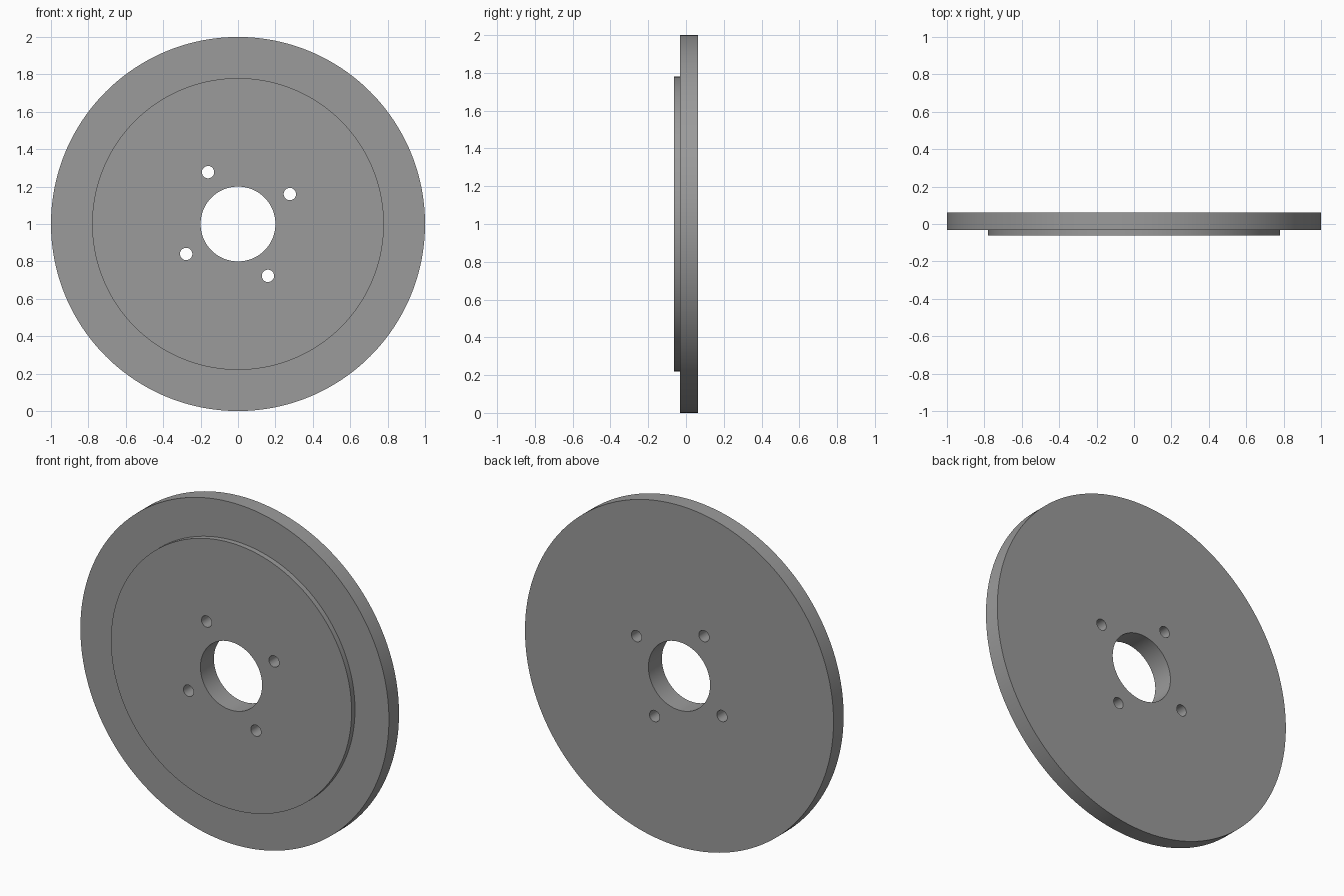
import bpy, bmesh
from math import pi, radians, cos, sin
from mathutils import Matrix, Vector

if "Cube" in bpy.data.objects:
    bpy.data.objects.remove(bpy.data.objects["Cube"])

SEGMENTS = 192
CENTRE = Vector((0, 0, 1))


def add_object(name, bm):
    bmesh.ops.recalc_face_normals(bm, faces=bm.faces)
    mesh = bpy.data.meshes.new(name)
    bm.to_mesh(mesh)
    bm.free()
    obj = bpy.data.objects.new(name, mesh)
    bpy.context.collection.objects.link(obj)
    obj.location = CENTRE
    return obj


# Stepped disc with a centre bore: (radius, y) section turned about the y axis
section = [(0.2, -0.0625), (0.78, -0.0625), (0.78, -0.031),
           (1.0, -0.031), (1.0, 0.0625), (0.2, 0.0625)]
bm = bmesh.new()
verts = [bm.verts.new((r, y, 0)) for r, y in section]
edges = [bm.edges.new((v, verts[(i + 1) % len(verts)])) for i, v in enumerate(verts)]
bmesh.ops.spin(bm, geom=verts + edges, cent=(0, 0, 0), axis=(0, 1, 0),
               angle=2 * pi, steps=SEGMENTS, use_merge=True)
bmesh.ops.remove_doubles(bm, verts=bm.verts, dist=1e-5)
disc = add_object("stepped_disc", bm)

# Dark grey metal
metal = bpy.data.materials.new("dark_grey")
metal.diffuse_color = (0.325, 0.325, 0.325, 1)
metal.use_nodes = True
metal.node_tree.nodes["Principled BSDF"].inputs["Base Color"].default_value = metal.diffuse_color
disc.data.materials.append(metal)

# Four bolt holes on a circle around the bore
bm = bmesh.new()
for i in range(4):
    a = radians(30 + 90 * i)
    place = Matrix.Translation((0.32 * cos(a), 0, 0.32 * sin(a))) @ Matrix.Rotation(pi / 2, 4, 'X')
    bmesh.ops.create_cone(bm, cap_ends=True, segments=48, radius1=0.033,
                          radius2=0.033, depth=0.4, matrix=place)
cutter = add_object("bolt_hole_cutter", bm)
cutter.data.materials.append(metal)
cutter.hide_render = True

cut = disc.modifiers.new("bolt_holes", 'BOOLEAN')
cut.operation = 'DIFFERENCE'
cut.solver = 'EXACT'
cut.object = cutter
bpy.context.view_layer.objects.active = disc
disc.select_set(True)
bpy.ops.object.modifier_apply(modifier=cut.name)
bpy.data.objects.remove(cutter)

# Smooth round walls, crisp rims
bpy.ops.object.shade_smooth_by_angle(angle=radians(30))
